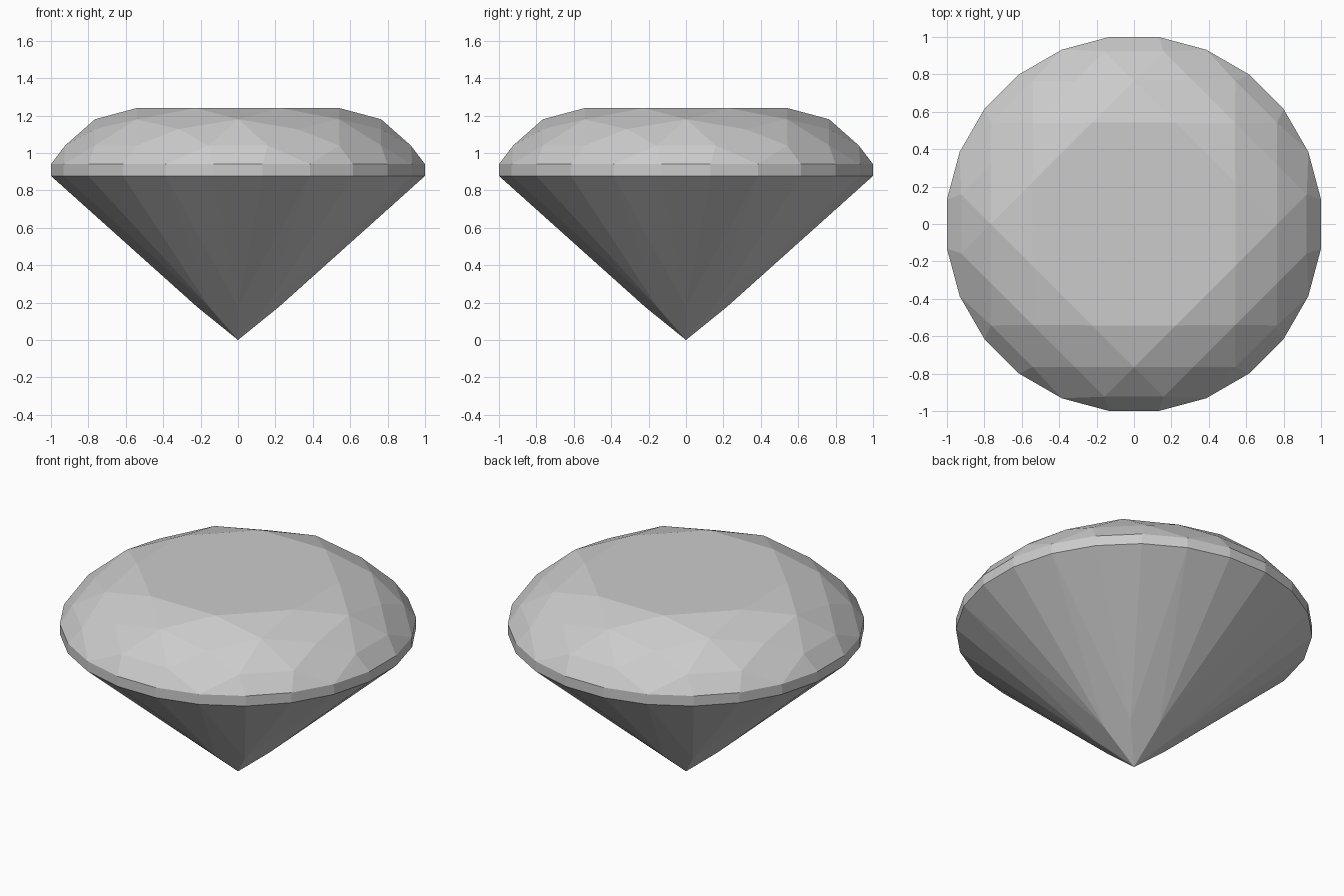
import bpy
import bmesh
from math import radians, sin, cos

cube = bpy.data.objects.get("Cube")
if cube:
    bpy.data.objects.remove(cube, do_unlink=True)

GREY = (0.6, 0.6, 0.6, 1.0)
mat = bpy.data.materials.new("gem grey")
mat.use_nodes = True
mat.diffuse_color = GREY
mat.node_tree.nodes["Principled BSDF"].inputs["Base Color"].default_value = GREY

# Cut levels: (radius, height)
TABLE = (0.586, 1.24)
STAR = (0.765, 1.18)
KITE = (0.828, 1.127)
UPPER = (0.937, 1.04)
GIRDLE_TOP = (1.0086, 0.94)
GIRDLE_LOW = (1.0086, 0.877)
LOWER = (0.22, 0.178)
CULET = (0.0, 0.0)
SPREAD = 9.7  # angle of the upper break points either side of a star tip


def build_part(name, facets):
    """Repeat the facets of one 45 degree sector eight times round z."""
    bm = bmesh.new()
    for sector in range(8):
        for facet in facets:
            verts = []
            for (radius, height), degrees in facet:
                a = radians(degrees + 45 * sector)
                verts.append(bm.verts.new((radius * cos(a), radius * sin(a), height)))
            bm.faces.new(verts)
    bmesh.ops.remove_doubles(bm, verts=bm.verts, dist=0.0005)
    # Close the flat table
    if name == "crown":
        bm.faces.new([v for v in bm.verts if abs(v.co.z - TABLE[1]) < 0.001])
    bmesh.ops.recalc_face_normals(bm, faces=bm.faces)
    # Outward is away from the middle of the stone
    for f in bm.faces:
        c = f.calc_center_median()
        c.z -= 0.9
        if f.normal.dot(c) < 0:
            f.normal_flip()
    mesh = bpy.data.meshes.new(name)
    bm.to_mesh(mesh)
    bm.free()
    mesh.materials.append(mat)
    obj = bpy.data.objects.new(name, mesh)
    bpy.context.collection.objects.link(obj)


# Crown: star, kite and upper girdle facets around the table
build_part("crown", [
    [(TABLE, -22.5), (STAR, 0), (TABLE, 22.5)],
    [(TABLE, 22.5), (STAR, 0), (KITE, 22.5), (STAR, 45)],
    [(STAR, 0), (UPPER, -SPREAD), (UPPER, SPREAD)],
    [(STAR, 0), (UPPER, SPREAD), (KITE, 22.5)],
    [(STAR, 45), (KITE, 22.5), (UPPER, 45 - SPREAD)],
    [(KITE, 22.5), (UPPER, SPREAD), (GIRDLE_TOP, 22.5), (UPPER, 45 - SPREAD)],
    [(UPPER, -SPREAD), (GIRDLE_TOP, -7.5), (GIRDLE_TOP, 7.5), (UPPER, SPREAD)],
    [(UPPER, SPREAD), (GIRDLE_TOP, 7.5), (GIRDLE_TOP, 22.5)],
    [(UPPER, 45 - SPREAD), (GIRDLE_TOP, 22.5), (GIRDLE_TOP, 37.5)],
])

# Girdle: a thin upright band of 24 sides
build_part("girdle", [
    [(GIRDLE_LOW, a), (GIRDLE_LOW, a + 15), (GIRDLE_TOP, a + 15), (GIRDLE_TOP, a)]
    for a in (-7.5, 7.5, 22.5)
])

# Pavilion: long kites to the culet, with slim facets between them
build_part("pavilion", [
    [(CULET, 0), (LOWER, 45), (GIRDLE_LOW, 22.5), (LOWER, 0)],
] + [
    [(LOWER, 0), (GIRDLE_LOW, a), (GIRDLE_LOW, a + 15)]
    for a in (-22.5, -7.5, 7.5)
])
